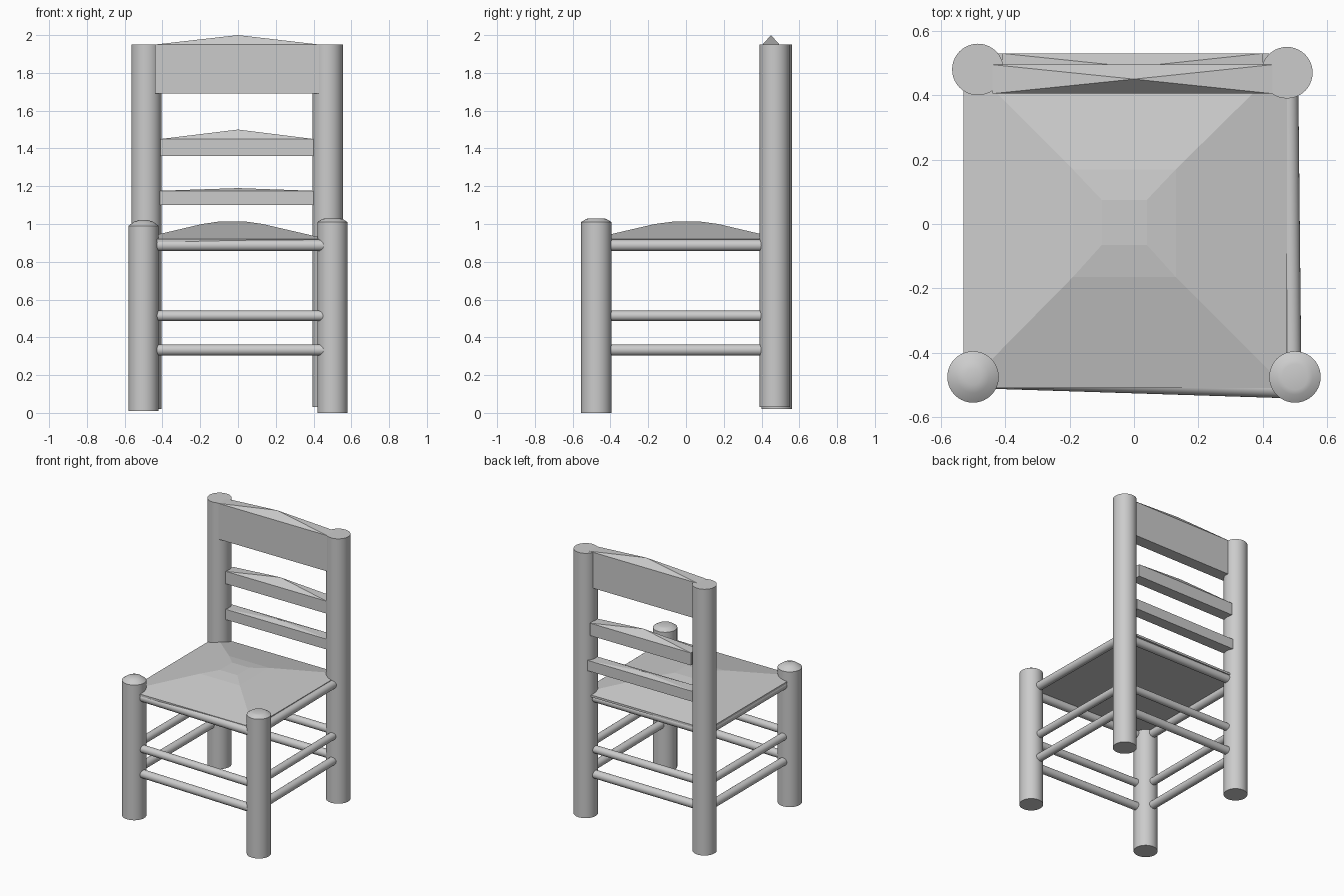
import bpy
import bmesh
import math
from mathutils import Vector

cube = bpy.data.objects.get("Cube")
if cube:
    bpy.data.objects.remove(cube, do_unlink=True)

grey = bpy.data.materials.new("plain_grey")
grey.use_nodes = True
COLOUR = (0.6, 0.6, 0.6, 1)
grey.diffuse_color = COLOUR
grey.node_tree.nodes["Principled BSDF"].inputs["Base Color"].default_value = COLOUR


def finish(name, bm, smooth=False):
    """Turn a bmesh into a named object with the shared material."""
    bmesh.ops.recalc_face_normals(bm, faces=bm.faces[:])
    mesh = bpy.data.meshes.new(name)
    bm.to_mesh(mesh)
    bm.free()
    mesh.materials.append(grey)
    obj = bpy.data.objects.new(name, mesh)
    bpy.context.collection.objects.link(obj)
    if smooth:
        bpy.ops.object.select_all(action="DESELECT")
        obj.select_set(True)
        bpy.context.view_layer.objects.active = obj
        bpy.ops.object.shade_smooth_by_angle(angle=math.radians(25))
    return obj


def loft(bm, rings):
    """Skin a list of equal-length point rings and cap both ends."""
    loops = [[bm.verts.new(p) for p in ring] for ring in rings]
    for a, b in zip(loops, loops[1:]):
        for i in range(len(a)):
            j = (i + 1) % len(a)
            bm.faces.new((a[i], a[j], b[j], b[i]))
    bm.faces.new(loops[0][::-1])
    bm.faces.new(loops[-1])


def post(name, x, y, profile):
    """Turned upright from (radius, height) pairs."""
    bm = bmesh.new()
    turns = [math.tau * i / 40 for i in range(40)]
    loft(bm, [[(x + r * math.cos(t), y + r * math.sin(t), z) for t in turns]
              for r, z in profile])
    finish(name, bm, True)


def rail(name, start, end, radius):
    """Round rail running between two posts."""
    start, end = Vector(start), Vector(end)
    axis = end - start
    bm = bmesh.new()
    bmesh.ops.create_cone(bm, cap_ends=True, segments=24, radius1=radius,
                          radius2=radius, depth=axis.length)
    bm.transform(axis.to_track_quat("Z", "Y").to_matrix().to_4x4())
    bmesh.ops.translate(bm, vec=(start + end) / 2, verts=bm.verts[:])
    finish(name, bm, True)


def rectangle(x0, x1, y0, y1, z):
    return [(x0, y0, z), (x1, y0, z), (x1, y1, z), (x0, y1, z)]


def slat(name, x0, x1, y0, y1, z0, z1, peak):
    """Back slat: a bar with a low pyramid on top."""
    bm = bmesh.new()
    loft(bm, [rectangle(x0, x1, y0, y1, z0), rectangle(x0, x1, y0, y1, z1)])
    top = max(bm.faces, key=lambda f: f.calc_center_median().z)
    apex = bmesh.ops.poke(bm, faces=[top])["verts"][0]
    apex.co = (0, (y0 + y1) / 2, peak)
    finish(name, bm)


# Uprights: domed at the front, flat topped at the back
post("front_right_leg", -0.5, -0.475,
     [(0.08, 0.01), (0.08, 0.99), (0.05, 1.012), (0.025, 1.02)])
post("front_left_leg", 0.5, -0.475,
     [(0.08, 0), (0.08, 1.01), (0.055, 1.026), (0.04, 1.03)])
post("back_right_post", -0.485, 0.48, [(0.08, 0.02), (0.08, 1.95)])
post("back_left_post", 0.475, 0.47, [(0.08, 0.03), (0.08, 1.95)])

# Three levels of rails on all four sides
for level, z, radius in (("lower", 0.333, 0.029), ("middle", 0.514, 0.027),
                         ("upper", 0.887, 0.03)):
    rail(level + "_front_rail", (-0.5, -0.48, z), (0.5, -0.512, z), radius)
    rail(level + "_back_rail", (-0.485, 0.48, z), (0.475, 0.47, z), radius)
    rail(level + "_right_rail", (-0.5, -0.475, z), (-0.5, 0.48, z), radius)
    rail(level + "_left_rail", (0.49, -0.475, z), (0.48, 0.47, z), radius)

# Back slats
slat("top_slat", -0.44, 0.43, 0.405, 0.495, 1.69, 1.95, 2.0)
slat("middle_slat", -0.41, 0.40, 0.445, 0.53, 1.36, 1.45, 1.5)
slat("lower_slat", -0.44, 0.42, 0.445, 0.53, 1.10, 1.175, 1.19)

# Woven seat, rising in steps to a small flat centre
seat = bmesh.new()
loft(seat, [rectangle(-0.53, 0.475, -0.51, 0.51, 0.905),
            rectangle(-0.53, 0.475, -0.51, 0.51, 0.92),
            rectangle(-0.19, 0.13, -0.165, 0.17, 1.0),
            rectangle(-0.1, 0.04, -0.065, 0.075, 1.013)])
finish("seat", seat)
